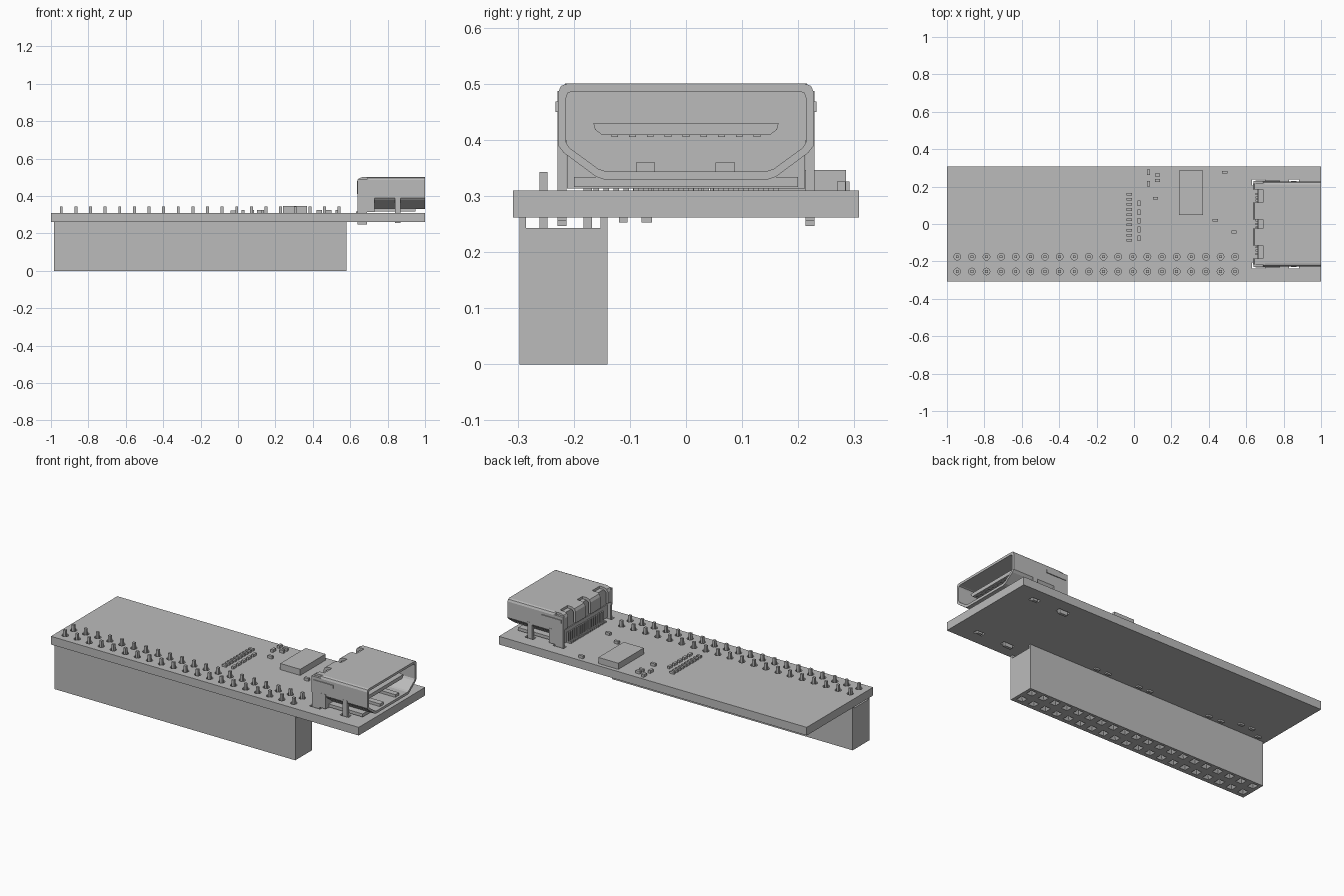
import bpy, bmesh, math
from mathutils import Matrix, Vector

if "Cube" in bpy.data.objects:
    bpy.data.objects.remove(bpy.data.objects["Cube"])

GREY = (0.5, 0.5, 0.5, 1)
mat = bpy.data.materials.new("plain grey")
mat.use_nodes = True
mat.diffuse_color = GREY
mat.node_tree.nodes["Principled BSDF"].inputs["Base Color"].default_value = GREY


def finish(name, bm):
    bmesh.ops.recalc_face_normals(bm, faces=bm.faces)
    me = bpy.data.meshes.new(name)
    bm.to_mesh(me)
    bm.free()
    me.materials.append(mat)
    ob = bpy.data.objects.new(name, me)
    bpy.context.scene.collection.objects.link(ob)
    return ob


def boxes(name, spans):
    """One object from (x0, x1, y0, y1, z0, z1) spans."""
    bm = bmesh.new()
    for x0, x1, y0, y1, z0, z1 in spans:
        m = Matrix.Translation(((x0 + x1) / 2, (y0 + y1) / 2, (z0 + z1) / 2))
        m = m @ Matrix.Diagonal((x1 - x0, y1 - y0, z1 - z0, 1))
        bmesh.ops.create_cube(bm, size=1, matrix=m)
    return finish(name, bm)


def chips(name, items, z0, z1):
    """Small parts from (x, y, width, depth)."""
    return boxes(name, [(x - w / 2, x + w / 2, y - d / 2, y + d / 2, z0, z1)
                        for x, y, w, d in items])


def cones(name, spots, sides, r1, r2, z0, z1, turn=0):
    bm = bmesh.new()
    for x, y in spots:
        m = Matrix.Translation((x, y, (z0 + z1) / 2)) @ Matrix.Rotation(turn, 4, 'Z')
        bmesh.ops.create_cone(bm, cap_ends=True, segments=sides, radius1=r1,
                              radius2=r2, depth=z1 - z0, matrix=m)
    return finish(name, bm)


def prism(name, pts, point, spans):
    """Closed profile swept between each pair of ends."""
    bm = bmesh.new()
    for a, b in spans:
        ends = [[bm.verts.new(point(p, t)) for p in pts] for t in (a, b)]
        for e in ends:
            bm.faces.new(e)
        for i in range(len(pts)):
            j = (i + 1) % len(pts)
            bm.faces.new((ends[0][i], ends[0][j], ends[1][j], ends[1][i]))
    return finish(name, bm)


def cut(ob, cutters):
    for c in cutters:
        mod = ob.modifiers.new("cut", 'BOOLEAN')
        mod.operation, mod.solver, mod.object = 'DIFFERENCE', 'EXACT', c
    dg = bpy.context.evaluated_depsgraph_get()
    me = bpy.data.meshes.new_from_object(ob.evaluated_get(dg))
    ob.modifiers.clear()
    ob.data = me
    for c in cutters:
        bpy.data.objects.remove(c)


def along_x(p, t):
    return (t, p[0], p[1])


def along_y(p, t):
    return (p[0], t, p[1])


# Circuit board with pin holes and mounting slots
BOT, TOP = 0.262, 0.31
spots = [(-0.945 + 0.0782 * i, y) for i in range(20) for y in (-0.254, -0.175)]
board = boxes("circuit_board", [(-1, 1, -0.308, 0.308, BOT, TOP)])
holes = cones("pin_hole_cutter", spots, 16, 0.018, 0.018, 0.2, 0.4)
slots = chips("slot_cutter", [(x, s * 0.222, w, 0.03) for s in (-1, 1)
                              for x, w in ((0.665, 0.07), (0.855, 0.055))], 0.2, 0.4)
cut(board, [holes, slots])

# Socket header with funnel holes underneath and rails on top
header = boxes("socket_header", [(-0.985, 0.58, -0.297, -0.14, 0, 0.243)])
q = math.pi / 4
cut(header, [cones("funnel_cutter", spots, 4, 0.03, 0.014, -0.002, 0.016, q),
             cones("socket_cutter", spots, 4, 0.014, 0.014, 0.01, 0.12, q)])
boxes("header_rails", [(-0.985, 0.58, -0.297, -0.285, 0.243, BOT),
                       (-0.985, 0.58, -0.152, -0.14, 0.243, BOT)])
chips("header_pins", [(x, y, 0.015, 0.015) for x, y in spots], 0.2, 0.343)

# Surface parts on both sides of the board
chips("main_chip", [(0.305, 0.167, 0.13, 0.236)], TOP, 0.346)
chips("resistor_row", [(-0.025, 0.16 - 0.0275 * i, 0.028, 0.014) for i in range(10)],
      TOP, 0.322)
chips("capacitor_row", [(0.027, 0.11 - 0.0465 * i, 0.014, 0.03) for i in range(5)],
      TOP, 0.324)
chips("small_parts_upright", [(0.078, 0.277, 0.015, 0.028), (0.078, 0.215, 0.015, 0.028)],
      TOP, 0.326)
chips("small_parts_flat", [(x, y, 0.028, 0.015) for x, y in (
    (0.125, 0.262), (0.125, 0.232), (0.115, 0.138), (0.485, 0.277),
    (0.435, 0.02), (0.535, -0.043))], TOP, 0.326)
chips("underside_parts", [(x, -0.112, 0.03, 0.015) for x in
                          (0.155, 0.08, -0.13, -0.2, -0.6, -0.68, -0.93)]
      + [(x, -0.07, 0.03, 0.018) for x in (-0.78, -0.85)], 0.253, BOT)

# Connector shell: a hollow D-shaped tube open toward +x
half_out = [(0.212, 0.5), (0.223, 0.496), (0.228, 0.484), (0.228, 0.39),
            (0.218, 0.377), (0.16, 0.334), (0.145, 0.329)]
half_in = [(0.204, 0.486), (0.211, 0.483), (0.214, 0.474), (0.214, 0.396),
           (0.208, 0.386), (0.156, 0.348), (0.143, 0.344)]


def mirrored(half):
    return half + [(-y, z) for y, z in reversed(half)]


outer, inner = mirrored(half_out), mirrored(half_in)
bm = bmesh.new()
rings = [[bm.verts.new((x, y, z)) for y, z in loop]
         for loop, x in ((outer, 0.69), (outer, 1), (inner, 1), (inner, 0.69))]
n = len(outer)
for k in range(4):
    a, b = rings[k], rings[(k + 1) % 4]
    for i in range(n):
        j = (i + 1) % n
        bm.faces.new((a[i], a[j], b[j], b[i]))
finish("connector_shell", bm)

# Plastic insert, contact tongue and contacts
prism("connector_insert", inner, along_x, [(0.665, 0.74)])
prism("contact_tongue", [(-0.165, 0.43), (0.165, 0.43), (0.162, 0.418),
                         (0.15, 0.409), (-0.15, 0.409), (-0.162, 0.418)],
      along_x, [(0.74, 0.96)])
boxes("tongue_contacts", [(0.74, 0.95, y - 0.006, y + 0.006, 0.405, 0.41)
                          for y in [-0.127 + 0.0317 * i for i in range(9)]])
boxes("spring_tabs", [(0.8, 0.985, y - 0.017, y + 0.017, 0.342, 0.36)
                      for y in (-0.072, 0.07)])
boxes("connector_base", [(0.68, 0.95, -0.2, 0.2, 0.316, 0.334),
                         (0.66, 0.73, -0.212, 0.212, 0.313, 0.39)])

# Soldered contacts behind the connector
tails = [-0.16 + 0.0178 * i for i in range(19)]
boxes("contact_tails", [(0.632, 0.67, y - 0.005, y + 0.005, TOP, 0.318) for y in tails]
      + [(0.65, 0.66, y - 0.005, y + 0.005, 0.318, 0.37) for y in tails])

# Folded metal tabs over the rear of the connector
prism("rear_tabs", [(0.7, 0.5), (0.662, 0.5), (0.645, 0.493), (0.637, 0.478),
                    (0.637, 0.41), (0.65, 0.41), (0.65, 0.474), (0.665, 0.486),
                    (0.7, 0.486)], along_y,
      [(y - w, y + w) for y, w in ((-0.07, 0.045), (0.07, 0.045), (-0.2, 0.016),
                                   (0.2, 0.016))])

# Side straps and mounting legs, the same on both sides
for side, s in (("right", -1), ("left", 1)):
    y0, y1 = sorted((s * 0.213, s * 0.229))
    boxes(side + "_strap", [(0.638, 0.7, y0, y1, 0.39, 0.487)])
    e0, e1 = sorted((s * 0.226, s * 0.233))
    boxes(side + "_latch", [(0.65, 0.78, e0, e1, 0.45, 0.468)])
    boxes(side + "_legs", [(0.64, 0.73, y0, y1, 0.315, 0.4),
                           (0.64, 0.69, y0, y1, 0.246, 0.315),
                           (0.84, 0.87, y0, y1, 0.256, 0.4)])
